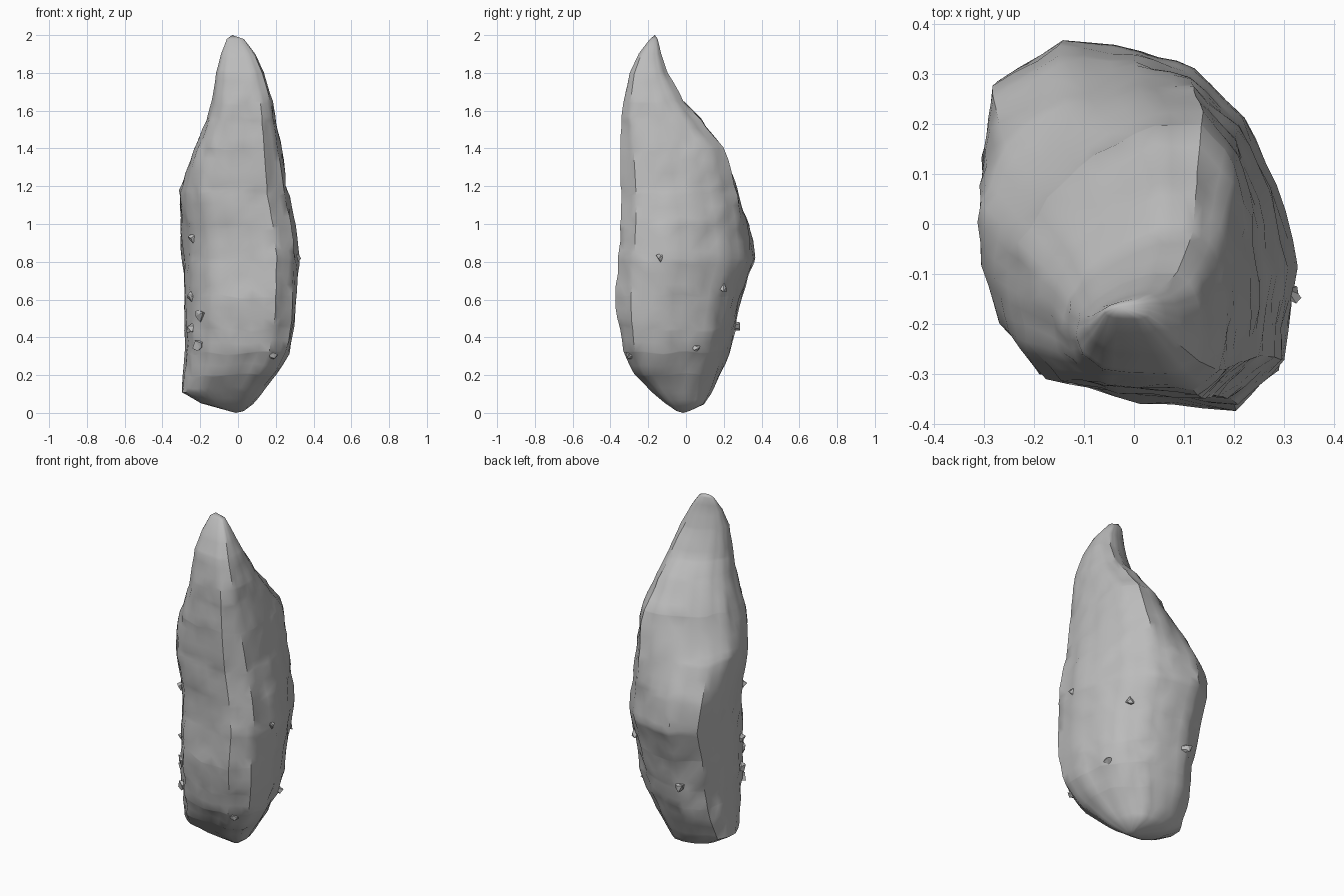
import bpy
import bmesh
import math
import random
from mathutils import Vector, Matrix, noise

random.seed(4)
cube = bpy.data.objects.get("Cube")
if cube:
    bpy.data.objects.remove(cube, do_unlink=True)

# Grey stone material
stone = bpy.data.materials.new("grey stone")
stone.use_nodes = True
grey = (0.5, 0.5, 0.5, 1)
stone.diffuse_color = grey
stone.node_tree.nodes["Principled BSDF"].inputs["Base Color"].default_value = grey

# Cross-sections inside a unit box, counter-clockwise: the belly is full at the
# back left, the shoulders are full at the back right
BELLY = [(1, -.25), (.88, .2), (.68, .58), (.35, .84), (0, .94), (-.5, 1), (-.92, .77),
         (-1, .37), (-.96, -.1), (-.82, -.5), (-.5, -.82), (0, -.94), (.62, -1), (.92, -.76)]
SHOULDER = [(1, -.25), (.97, .23), (.87, .66), (.6, .97), (.2, .95), (-.3, .72), (-.7, .42),
            (-.93, .1), (-.98, -.25), (-.88, -.6), (-.58, -.87), (-.1, -.96), (.6, -1), (.93, -.76)]
# Height, then left/right and front/back limits of each section
LEVELS = [(.01, -.05, .03, -.05, .02), (.05, -.2, .08, -.11, .1), (.11, -.3, .13, -.18, .14),
          (.2, -.29, .2, -.27, .19), (.32, -.28, .27, -.33, .23), (.45, -.28, .3, -.355, .26),
          (.62, -.285, .31, -.37, .3), (.82, -.295, .32, -.355, .365), (1, -.31, .3, -.345, .34),
          (1.18, -.315, .265, -.34, .29), (1.4, -.24, .23, -.345, .21), (1.55, -.17, .2, -.34, .09),
          (1.65, -.135, .18, -.33, -.01), (1.8, -.115, .14, -.3, -.09), (1.9, -.09, .09, -.25, -.13),
          (1.98, -.06, .03, -.19, -.15)]


def finish(bm, name, angle):
    bmesh.ops.recalc_face_normals(bm, faces=bm.faces)
    mesh = bpy.data.meshes.new(name)
    bm.to_mesh(mesh)
    bm.free()
    mesh.materials.append(stone)
    obj = bpy.data.objects.new(name, mesh)
    bpy.context.collection.objects.link(obj)
    bpy.ops.object.select_all(action='DESELECT')
    obj.select_set(True)
    bpy.context.view_layer.objects.active = obj
    bpy.ops.object.shade_smooth_by_angle(angle=math.radians(angle))
    return obj


def limits(z):
    for low, high in zip(LEVELS, LEVELS[1:]):
        if z <= high[0]:
            t = (z - low[0]) / (high[0] - low[0])
            return [a + (b - a) * t for a, b in zip(low[1:], high[1:])]
    return LEVELS[-1][1:]


def outline_point(outline, u):
    n = len(outline)
    i, t = int(u * n) % n, (u * n) % 1
    return Vector(outline[i]).lerp(Vector(outline[(i + 1) % n]), t)


def section_point(z, u):
    """Point on the stone at height z, u running once round the outline."""
    x0, x1, y0, y1 = limits(z)
    blend = max(min(1, max(0, (z - .95) / .4)), .7 - z * 3)
    p = outline_point(BELLY, u).lerp(outline_point(SHOULDER, u), blend)
    return Vector(((x0 + x1) / 2 + p.x * (x1 - x0) / 2,
                   (y0 + y1) / 2 + p.y * (y1 - y0) / 2, z))


# Main stone: lofted rings, roughened by noise
heights = sorted({lv[0] for lv in LEVELS} | {.075 + .06 * k for k in range(32)})
bm = bmesh.new()
SIDES = 42
rings = []
for z in heights:
    ring = []
    for k in range(SIDES):
        p = section_point(z, k / SIDES)
        out = Vector((p.x, p.y + .1 * z, 0)).normalized()
        taper = min(1, (2 - z) * 2, z * 5)
        rough = .006 * noise.noise(p * 5) + .012 * noise.noise(p * 13)
        p += out * (rough + .002) * taper
        p.z += .02 * noise.noise(p * 7 + Vector((5, 2, 1))) * taper
        ring.append(bm.verts.new(p))
    rings.append(ring)
for a, b in zip(rings, rings[1:]):
    for k in range(SIDES):
        m = (k + 1) % SIDES
        bm.faces.new((a[k], a[m], b[m], b[k]))
for ring, tip in ((rings[0], (-.01, -.015, 0)), (rings[-1], (-.03, -.165, 2))):
    point = bm.verts.new(tip)
    for k in range(SIDES):
        bm.faces.new((ring[k], ring[(k + 1) % SIDES], point))
bmesh.ops.triangulate(bm, faces=bm.faces)
finish(bm, "standing_stone", 40)

# Loose chips clinging to the sides: height, place round the outline, size
CHIPS = [(.36, .66, .03), (.45, .62, .03), (.52, .67, .03), (.62, .62, .025), (.93, .65, .025),
         (.46, .36, .03), (.66, .16, .025), (.82, .98, .02), (.3, .88, .025), (.35, .1, .025)]
bm = bmesh.new()
for z, u, size in CHIPS:
    chip = bmesh.ops.create_icosphere(bm, subdivisions=1, radius=size,
                                      matrix=Matrix.Translation(section_point(z, u)))
    for v in chip["verts"]:
        v.co += Vector([random.uniform(-.4, .4) * size for _ in range(3)])
finish(bm, "stone_chips", 10)
